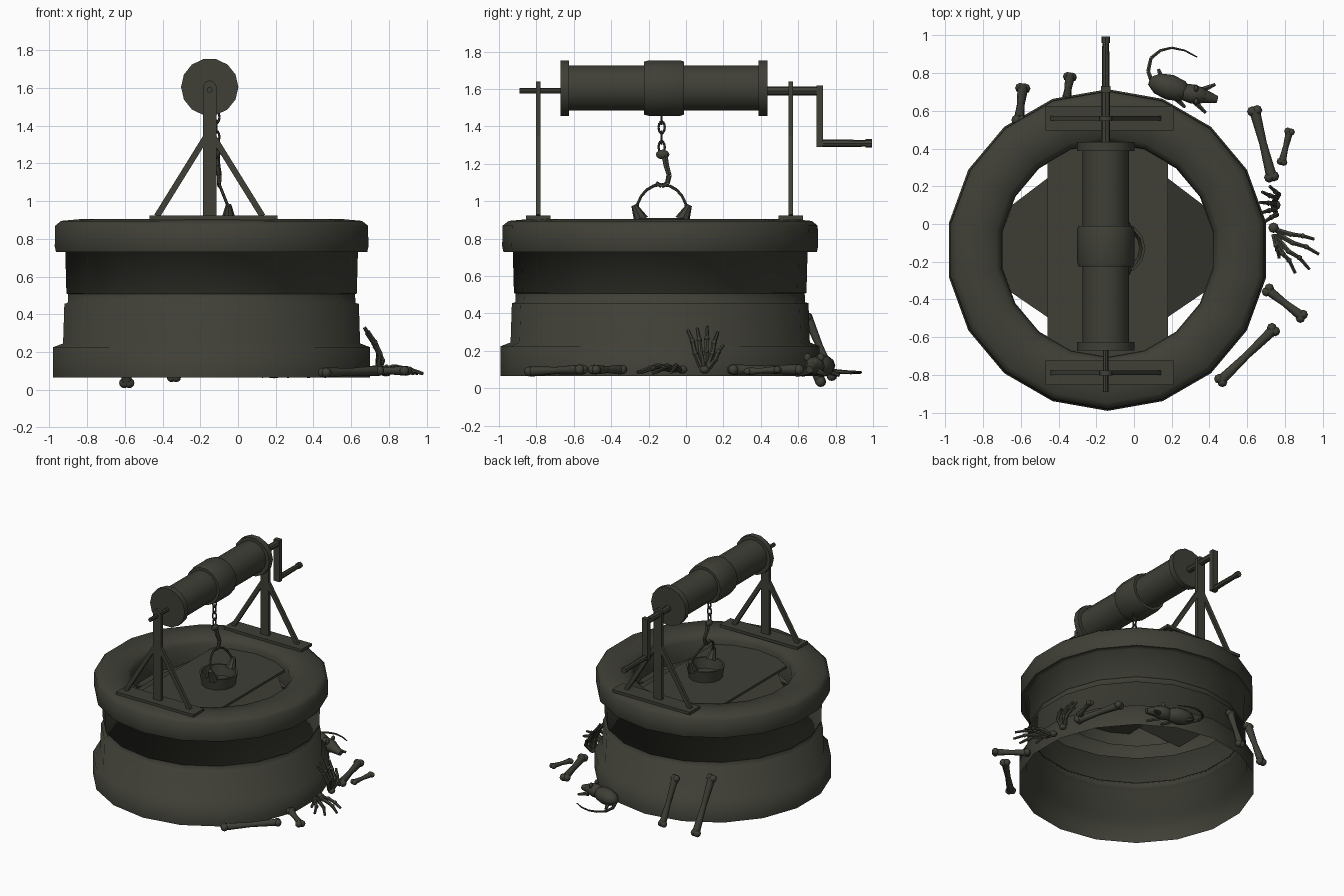
import bpy, bmesh, math
from mathutils import Vector, Matrix

if "Cube" in bpy.data.objects:
    bpy.data.objects.remove(bpy.data.objects["Cube"])

mat = bpy.data.materials.new("dark olive stone")
mat.diffuse_color = (0.05, 0.05, 0.038, 1)
mat.use_nodes = True
mat.node_tree.nodes["Principled BSDF"].inputs["Base Color"].default_value = mat.diffuse_color
CX, CY = -0.14, -0.138       # well axis
AX, AZ = -0.15, 1.605        # windlass axis


def finish(bm, name, angle=35):
    me = bpy.data.meshes.new(name)
    bm.to_mesh(me)
    bm.free()
    ob = bpy.data.objects.new(name, me)
    bpy.context.collection.objects.link(ob)
    me.materials.append(mat)
    bpy.ops.object.select_all(action='DESELECT')
    ob.select_set(True)
    bpy.context.view_layer.objects.active = ob
    if angle:
        bpy.ops.object.shade_smooth_by_angle(angle=math.radians(angle))
    return ob


def lathe(name, profile, segs, matrix, angle=35):
    """Spin (radius, height) points about local z; go up the outside."""
    bm = bmesh.new()
    rows = [[bm.verts.new((r * math.cos(2 * math.pi * j / segs),
                           r * math.sin(2 * math.pi * j / segs), z))
             for j in range(segs)] for r, z in profile]
    for a, b in zip(rows, rows[1:]):
        for j in range(segs):
            k = (j + 1) % segs
            bm.faces.new((a[j], a[k], b[k], b[j]))
    bm.transform(matrix)
    return finish(bm, name, angle)


def add_rod(bm, a, b, r1, r2=None, segs=8):
    a, b = Vector(a), Vector(b)
    d = b - a
    m = Matrix.Translation((a + b) / 2) @ d.to_track_quat('Z', 'Y').to_matrix().to_4x4()
    bmesh.ops.create_cone(bm, cap_ends=True, segments=segs, radius1=r1,
                          radius2=r1 if r2 is None else r2, depth=d.length, matrix=m)


def add_ball(bm, c, size, rot=0.0, segs=8):
    m = Matrix.Translation(c) @ Matrix.Rotation(rot, 4, 'Z') @ Matrix.Diagonal((*size, 1))
    bmesh.ops.create_uvsphere(bm, u_segments=segs, v_segments=6, radius=1, matrix=m)


def add_box(bm, c, size, rot_y=0.0):
    m = Matrix.Translation(c) @ Matrix.Rotation(rot_y, 4, 'Y') @ Matrix.Diagonal((*size, 1))
    bmesh.ops.create_cube(bm, size=1, matrix=m)


def add_path(bm, pts, r, r_end=None, segs=6):
    n = len(pts) - 1
    r_end = r if r_end is None else r_end
    for i in range(n):
        add_rod(bm, pts[i], pts[i + 1], r + (r_end - r) * i / n,
                r + (r_end - r) * (i + 1) / n, segs)


# --- stone well: stacked courses and a rounded rim (18 sides, a corner facing front)
well = Matrix.Translation((CX, CY, 0)) @ Matrix.Rotation(math.radians(10), 4, 'Z')
lathe("lower_stone_courses", [(.853, .065), (.853, .225), (.80, .245), (.793, .455),
                              (.775, .46), (.772, .515)], 18, well, 75)
lathe("upper_stone_course", [(.77, .505), (.782, .51), (.788, .73), (.838, .73)], 18, well, 180)
lathe("rim", [(.838, .73), (.845, .76), (.842, .87), (.81, .895), (.70, .905),
              (.60, .89), (.57, .85), (.565, .70)], 18, well, 60)

# --- cover inside the well: flat board with sloping sides
bm = bmesh.new()
add_box(bm, (-.14, CY, .81), (.64, 1.22, .02))
finish(bm, "cover_board", 0)
bm = bmesh.new()
for s in (-1, 1):
    x0, x1 = -.14 + s * .31, -.14 + s * .56
    near = [bm.verts.new((x0, y, .81)) for y in (.25, -.13, -.50)]
    far = [bm.verts.new((x1, y, .66)) for y in (.06, -.13, -.33)]
    for i in range(2):
        bm.faces.new((near[i], near[i + 1], far[i + 1], far[i]))
for f in bm.faces:
    f.normal_update()
    if f.normal.z < 0:
        f.normal_flip()
finish(bm, "cover_sides", 0)

# --- two trestles carrying the windlass
for name, y in (("front_trestle", -.79), ("back_trestle", .56)):
    bm = bmesh.new()
    add_box(bm, (-.13, y, .912), (.68, .13, .022))
    add_box(bm, (AX, y, 1.26), (.07, .026, .70))
    add_rod(bm, (AX, y - .013, 1.605), (AX, y + .013, 1.605), .035, segs=12)
    for s in (-1, 1):
        a, b = Vector((AX + s * .02, y, 1.34)), Vector((AX + s * .28, y, .92))
        d = b - a
        add_box(bm, (a + b) / 2, (.032, .024, d.length), math.atan2(d.x, d.z))
    finish(bm, name)

# --- windlass drum with end flanges and thick middle
spin = Matrix.Translation((AX, 0, AZ)) @ Matrix.Rotation(math.radians(-90), 4, 'X')
lathe("windlass_drum", [(.001, -.67), (.152, -.67), (.152, -.625), (.124, -.625), (.124, -.225),
                        (.145, -.225), (.152, -.20), (.152, -.03), (.145, -.01), (.124, -.01),
                        (.124, .388), (.152, .388), (.152, .435), (.001, .435)], 14, spin)
bm = bmesh.new()
add_rod(bm, (AX, -.89, 1.59), (AX, .43, 1.59), .015)
add_rod(bm, (AX, .42, 1.59), (AX, .72, 1.59), .024)
finish(bm, "axle")
bm = bmesh.new()
add_box(bm, (AX, .715, 1.455), (.05, .035, .33))
add_rod(bm, (AX, .715, 1.31), (AX, .98, 1.31), .021, .018)
add_rod(bm, (AX, .96, 1.31), (AX, .995, 1.31), .023)
finish(bm, "crank")

# --- chain links, alternating direction
bm = bmesh.new()
for i, z in enumerate((1.445, 1.395, 1.34, 1.29)):
    w = Vector((1, 0, 0)) if i % 2 == 0 else Vector((0, 1, 0))
    pts = [Vector((-.115, -.13, z)) + w * .017 * math.cos(t * math.pi / 4)
           + Vector((0, 0, .034 * math.sin(t * math.pi / 4))) for t in range(9)]
    add_path(bm, pts, .006)
finish(bm, "chain")

# --- hook
bm = bmesh.new()
add_ball(bm, (-.115, -.125, 1.25), (.022, .036, .026))
add_path(bm, [(-.115, -.115, 1.25), (-.11, -.105, 1.19), (-.10, -.09, 1.14), (-.10, -.10, 1.095),
              (-.10, -.13, 1.08), (-.10, -.16, 1.10)], .018, .009)
finish(bm, "hook")

# --- bucket with ears and bail handle
lathe("bucket", [(.12, .80), (.14, .91), (.125, .91), (.11, .83), (.001, .83)], 14,
      Matrix.Translation((-.08, -.13, 0)))
bm = bmesh.new()
pts = [(-.04 - .06 * math.sin(t * math.pi / 10), -.13 + .135 * math.cos(t * math.pi / 10),
        .94 + .15 * math.sin(t * math.pi / 10)) for t in range(11)]
add_path(bm, pts, .008)
for s in (-1, 1):
    add_rod(bm, (-.05, -.13 + s * .11, .90), (-.05, -.13 + s * .148, .98), .04, .015)
finish(bm, "bucket_handle")


# --- scattered bones
def bone(name, a, b, r):
    a, b = Vector(a), Vector(b)
    bm = bmesh.new()
    mid = (a + b) / 2
    add_rod(bm, a, mid, r * 1.2, r * .85)
    add_rod(bm, mid, b, r * .85, r * 1.2)
    side = (b - a).cross(Vector((0, 0, 1))).normalized() * r * .55
    for p in (a, b):
        for s in (-1, 1):
            add_ball(bm, p + side * s, (r * 1.15,) * 3)
    finish(bm, name, 50)


for i, (a, b, r) in enumerate([
        ((-.59, .72, .035), (-.61, .55, .41), .024),
        ((-.34, .78, .065), (-.36, .65, .38), .022),
        ((.64, .60, .10), (.73, .25, .10), .024),
        ((.825, .49, .10), (.785, .33, .09), .017),
        ((.71, -.35, .10), (.89, -.49, .10), .022),
        ((.74, -.56, .10), (.46, -.83, .09), .023)]):
    bone("bone_%d" % (i + 1), a, b, r)


# --- skeleton hands: jointed fingers fanning from the wrist
def hand(name, wrist, tips, bulge):
    bm = bmesh.new()
    w = Vector(wrist)
    for t in tips:
        t = Vector(t)
        spread = Vector((0, (t.y - w.y) * .15, 0))
        pts = [w + (t - w) * .08 + spread, w + (t - w) * .42 + spread + Vector(bulge),
               w + (t - w) * .72 + Vector(bulge) * .7, t]
        add_path(bm, pts, .016, .009)
        for p in pts[1:3]:
            add_ball(bm, p, (.015,) * 3, segs=6)
    add_ball(bm, w, (.028, .028, .022))
    finish(bm, name, 50)


hand("leaning_hand", (.75, .10, .10),
     [(.72, .20, .23), (.68, .17, .30), (.67, .115, .33), (.675, .06, .32), (.69, .01, .31)],
     (.03, 0, 0))
hand("flat_hand", (.74, -.02, .10),
     [(.77, -.18, .08), (.855, -.26, .085), (.93, -.24, .085), (.98, -.16, .085),
      (.955, -.08, .085)], (0, 0, .025))

# --- rat lying by the wall
bm = bmesh.new()
add_ball(bm, (.19, .725, .12), (.12, .068, .06), -.3, 10)
add_ball(bm, (.31, .69, .12), (.09, .052, .05), -.2, 10)
add_rod(bm, (.34, .685, .12), (.44, .66, .10), .045, .02)
for y in (.72, .65):
    add_ball(bm, (.33, y, .165), (.012, .02, .022))
for a, b in (((.15, .76, .09), (.13, .82, .07)), ((.36, .71, .09), (.43, .74, .075)),
             ((.22, .67, .09), (.27, .62, .07)), ((.31, .66, .09), (.38, .59, .07))):
    add_rod(bm, a, b, .018, .009, 6)
finish(bm, "rat", 50)
bm = bmesh.new()
add_path(bm, [(.10, .74, .10), (.075, .81, .09), (.09, .88, .085), (.14, .92, .085),
              (.20, .935, .085), (.27, .92, .085), (.335, .885, .085)], .013, .004)
finish(bm, "rat_tail", 50)
